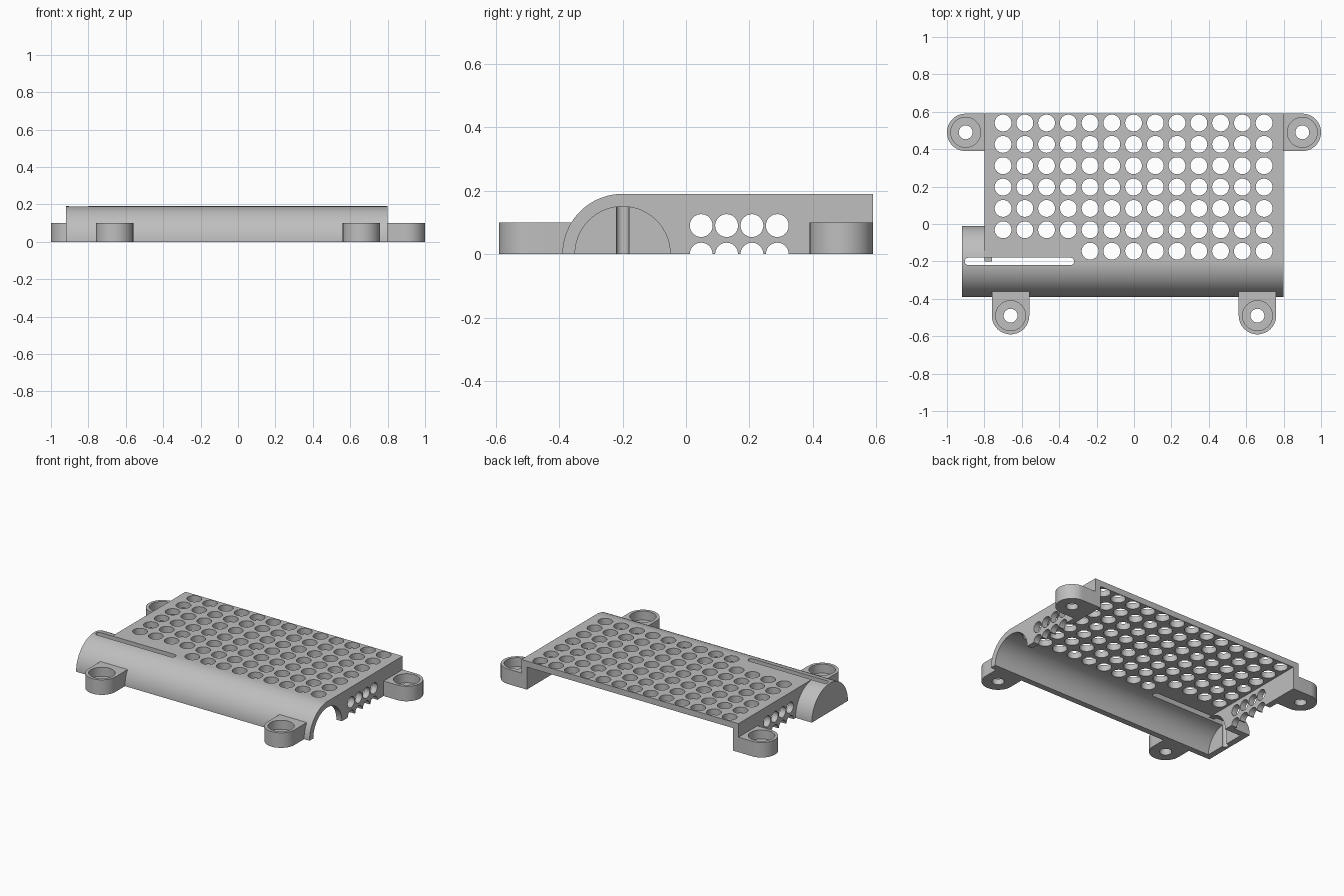
import bpy, bmesh, math

if "Cube" in bpy.data.objects:
    bpy.data.objects.remove(bpy.data.objects["Cube"])

grey = bpy.data.materials.new("plain_grey")
grey.diffuse_color = (0.52, 0.52, 0.52, 1)
grey.use_nodes = True
grey.node_tree.nodes["Principled BSDF"].inputs["Base Color"].default_value = grey.diffuse_color


def arc(cx, cy, r, a0, a1, n):
    """Points on an arc, angles in degrees, both ends included."""
    return [(cx + r * math.cos(math.radians(a0 + (a1 - a0) * i / n)),
             cy + r * math.sin(math.radians(a0 + (a1 - a0) * i / n))) for i in range(n + 1)]


def circle(cx, cy, r, n=40):
    return arc(cx, cy, r, 0, 360, n)[:-1]


def prisms(name, profiles, axis, lo, hi):
    """Extrude closed profiles along x (profile = y,z) or z (profile = x,y)."""
    bm = bmesh.new()
    for pts in profiles:
        def put(p, t):
            return (t, p[0], p[1]) if axis == 'x' else (p[0], p[1], t)
        a = [bm.verts.new(put(p, lo)) for p in pts]
        b = [bm.verts.new(put(p, hi)) for p in pts]
        bm.faces.new(a)
        bm.faces.new(b[::-1])
        for i in range(len(pts)):
            j = (i + 1) % len(pts)
            bm.faces.new((a[j], a[i], b[i], b[j]))
    bmesh.ops.recalc_face_normals(bm, faces=bm.faces[:])
    me = bpy.data.meshes.new(name)
    bm.to_mesh(me)
    bm.free()
    me.materials.append(grey)
    ob = bpy.data.objects.new(name, me)
    bpy.context.collection.objects.link(ob)
    return ob


def cut(ob, cutter):
    """Subtract the cutter and keep the result as plain mesh."""
    mod = ob.modifiers.new("cut", 'BOOLEAN')
    mod.operation, mod.solver, mod.object = 'DIFFERENCE', 'EXACT', cutter
    dg = bpy.context.evaluated_depsgraph_get()
    dg.update()
    me = bpy.data.meshes.new_from_object(ob.evaluated_get(dg))
    ob.modifiers.clear()
    ob.data = me


def finish(ob):
    ob.data.polygons.foreach_set("use_smooth", [True] * len(ob.data.polygons))
    ob.data.set_sharp_from_angle(angle=math.radians(30))


R, r, YC = 0.19, 0.15, -0.20          # outer and inner radius, tube axis
parts, cutters = [], []

# Cutters: grille holes in the top, long slot, side vents
holes = [circle(-0.70 + 0.1163 * c, 0.54 - 0.1142 * row, 0.045)
         for row in range(7) for c in range(13) if row < 6 or c >= 4]
grille_cutter = prisms("grille_cutter", holes, 'z', 0.13, 0.3)
slot = arc(-0.34, YC, 0.02, -90, 90, 12) + arc(-0.885, YC, 0.02, 90, 270, 12)
slot_cutter = prisms("slot_cutter", [slot], 'z', -0.1, 0.3)
vents = [circle(0.048 + 0.08 * i, z, 0.036) for i in range(4) for z in (0, 0.09)]
vent_cutter = prisms("vent_cutter", vents, 'x', -1.1, 1.1)
cutters += [grille_cutter, slot_cutter, vent_cutter]

# Top plate with rounded front edge, open at the back
cover = prisms("perforated_cover",
               [arc(YC, 0, R, 180, 90, 32) + [(0.59, R), (0.59, r)] + arc(YC, 0, r, 90, 180, 32)],
               'x', -0.80, 0.80)
cut(cover, grille_cutter)
cut(cover, slot_cutter)
parts.append(cover)

# Half-round tube extension on the left and its closed end
tube = prisms("tube_extension", [arc(YC, 0, R, 180, 0, 64) + arc(YC, 0, r, 0, 180, 64)],
              'x', -0.88, -0.80)
cap = prisms("tube_end_wall", [arc(YC, 0, R, 180, 0, 64)], 'x', -0.92, -0.88)
for ob in (tube, cap):
    cut(ob, slot_cutter)
    parts.append(ob)

# Side walls with half-round opening and vents
wall_profile = arc(YC, 0, r, 0, 90, 32) + [(0.59, r), (0.59, 0)]
for name, x in (("left_side_wall", -0.80), ("right_side_wall", 0.76)):
    wall = prisms(name, [wall_profile], 'x', x, x + 0.04)
    cut(wall, vent_cutter)
    parts.append(wall)


# Screw lugs: rounded tab with counterbore and through hole
def lug(name, cx, cy, direction, length):
    d = math.radians(direction)
    tab = arc(cx, cy, 0.10, direction - 90, direction + 90, 32)
    back = (-length * math.cos(d), -length * math.sin(d))
    tab += [(p[0] + back[0], p[1] + back[1]) for p in (tab[-1], tab[0])]
    ob = prisms(name, [tab], 'z', 0, 0.10)
    for rad, lo in ((0.08, 0.04), (0.037, -0.1)):
        c = prisms("screw_cutter", [circle(cx, cy, rad)], 'z', lo, 0.3)
        cut(ob, c)
        cutters.append(c)
    parts.append(ob)


for side, s in (("left", -1), ("right", 1)):
    lug("back_lug_" + side, s * 0.90, 0.49, 0 if s > 0 else 180, 0.11)
    lug("front_lug_" + side, s * 0.66, -0.49, 270, 0.128)

for ob in parts:
    finish(ob)
for c in cutters:
    bpy.data.objects.remove(c)
